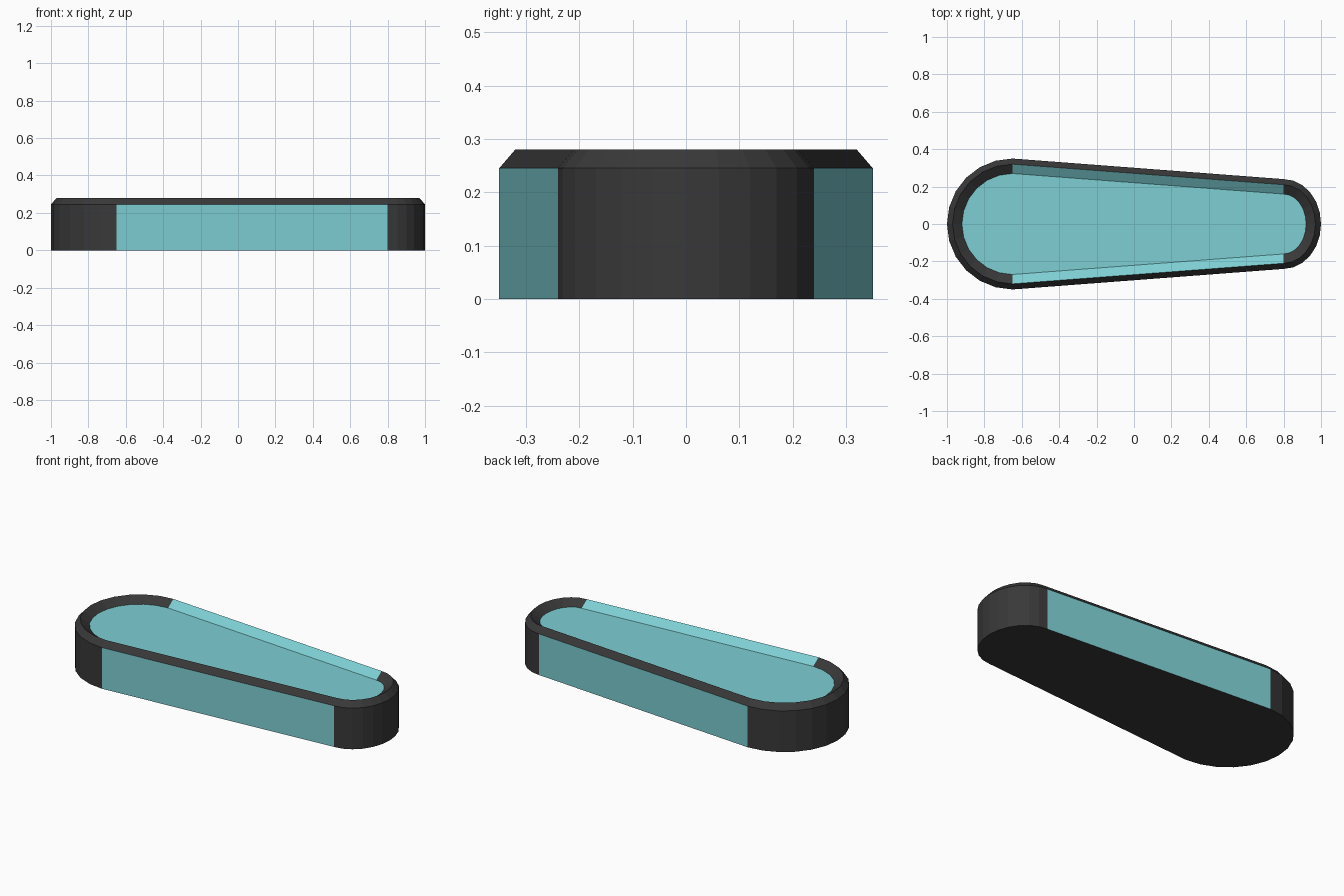
import bpy, bmesh, math

if "Cube" in bpy.data.objects:
    bpy.data.objects.remove(bpy.data.objects["Cube"])

SEG = 12                      # facets per rounded end
XL, RL = -0.65, 0.35          # wide end: centre x, radius
XR, RRX, RRY = 0.80, 0.20, 0.24   # narrow end: centre x, radii


def material(name, col):
    m = bpy.data.materials.new(name)
    m.diffuse_color = (*col, 1.0)
    m.use_nodes = True
    m.node_tree.nodes["Principled BSDF"].inputs["Base Color"].default_value = m.diffuse_color
    return m


charcoal = material("charcoal", (0.040, 0.040, 0.040))
teal = material("teal", (0.205, 0.62, 0.65))


def outline(inset):
    """Tapered outline, counter-clockwise: narrow end then wide end."""
    pts = []
    for i in range(SEG + 1):
        a = -math.pi / 2 + math.pi * i / SEG
        pts.append((XR + (RRX - inset) * math.cos(a), (RRY - inset) * math.sin(a)))
    for i in range(SEG + 1):
        a = math.pi / 2 + math.pi * i / SEG
        pts.append((XL + (RL - inset) * math.cos(a), (RL - inset) * math.sin(a)))
    return pts


# Cross-section (inset, z) and colour of the straight sides in each band
profile = [(0, 0), (0, 0.245), (0.03, 0.28), (0.08, 0.245)]
side_colour = [1, 0, 1]       # teal wall, charcoal bevel, teal inner slope

bm = bmesh.new()
rings = [[bm.verts.new((x, y, z)) for x, y in outline(d)] for d, z in profile]
n = len(rings[0])
straight = (SEG, n - 1)       # the two long sides
for k in range(len(rings) - 1):
    for i in range(n):
        j = (i + 1) % n
        f = bm.faces.new((rings[k][i], rings[k][j], rings[k + 1][j], rings[k + 1][i]))
        f.material_index = side_colour[k] if i in straight else 0

# Charcoal underside and teal recessed floor
bm.faces.new(rings[0][::-1]).material_index = 0
bm.faces.new(rings[-1]).material_index = 1

mesh = bpy.data.meshes.new("tapered_tray")
bm.to_mesh(mesh)
bm.free()
mesh.materials.append(charcoal)
mesh.materials.append(teal)
obj = bpy.data.objects.new("tapered_tray", mesh)
bpy.context.collection.objects.link(obj)
